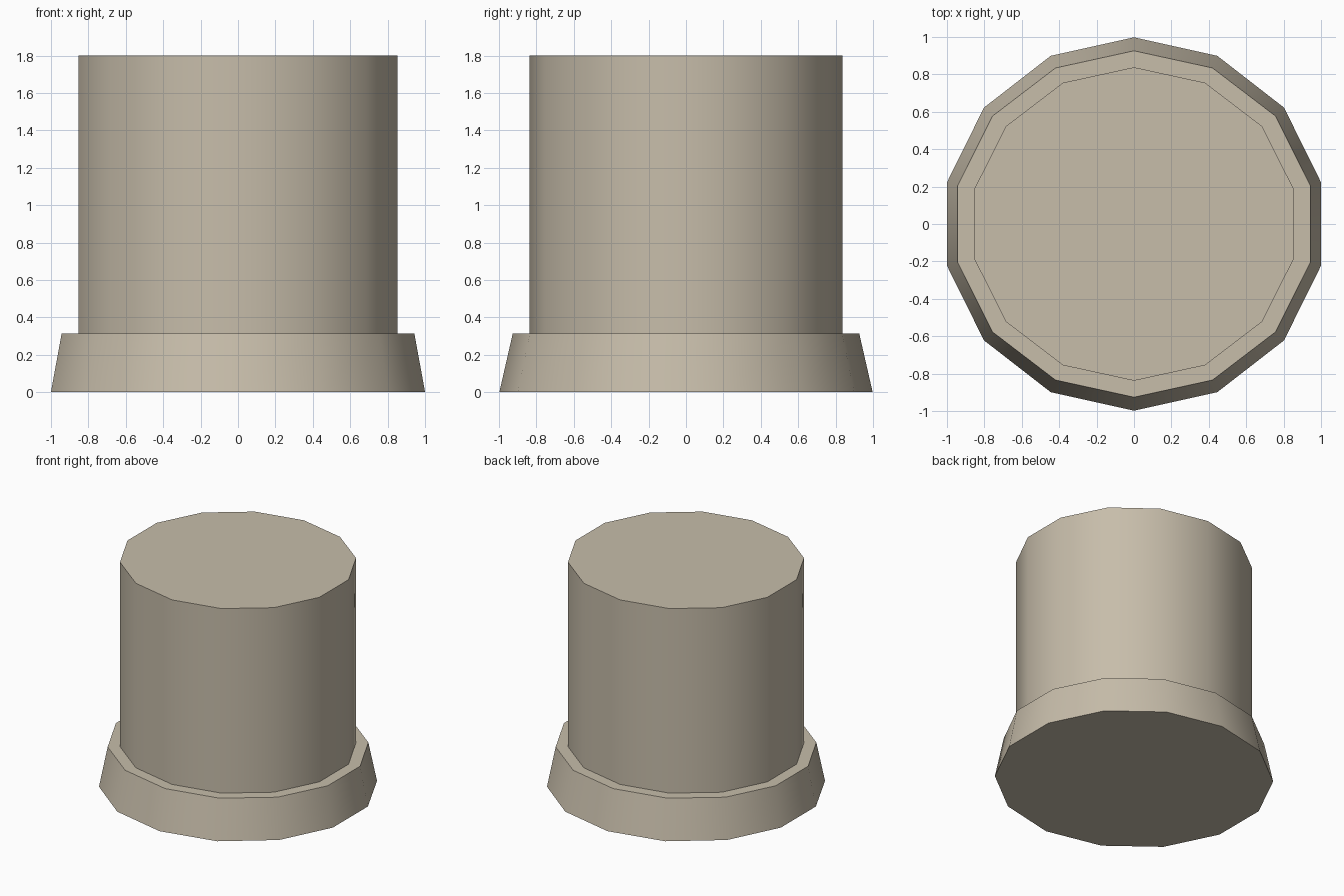
import bpy, bmesh, math

if "Cube" in bpy.data.objects:
    bpy.data.objects.remove(bpy.data.objects["Cube"])

SIDES = 14
# profile rings: (x radius, y radius, height)
RINGS = [(1.026, 0.998, 0.0), (0.967, 0.926, 0.315),
         (0.876, 0.838, 0.315), (0.876, 0.838, 1.8)]

stone = bpy.data.materials.new("warm grey stone")
stone.diffuse_color = (0.57, 0.508, 0.402, 1)
stone.use_nodes = True
stone.node_tree.nodes["Principled BSDF"].inputs["Base Color"].default_value = stone.diffuse_color

# one closed body: flared foot, ledge and straight drum
bm = bmesh.new()
loops = []
for rx, ry, z in RINGS:
    angles = [math.pi / 2 + 2 * math.pi * i / SIDES for i in range(SIDES)]
    loops.append([bm.verts.new((rx * math.cos(a), ry * math.sin(a), z)) for a in angles])
for low, high in zip(loops, loops[1:]):
    for i in range(SIDES):
        j = (i + 1) % SIDES
        bm.faces.new((low[i], low[j], high[j], high[i]))
bm.faces.new(loops[0][::-1])
bm.faces.new(loops[-1])
bmesh.ops.recalc_face_normals(bm, faces=bm.faces[:])

mesh = bpy.data.meshes.new("flared_pedestal")
bm.to_mesh(mesh)
bm.free()
mesh.materials.append(stone)
body = bpy.data.objects.new("flared_pedestal", mesh)
bpy.context.collection.objects.link(body)

# smooth sides with crisp rims
bpy.context.view_layer.objects.active = body
body.select_set(True)
bpy.ops.object.shade_smooth_by_angle(angle=math.radians(35))
